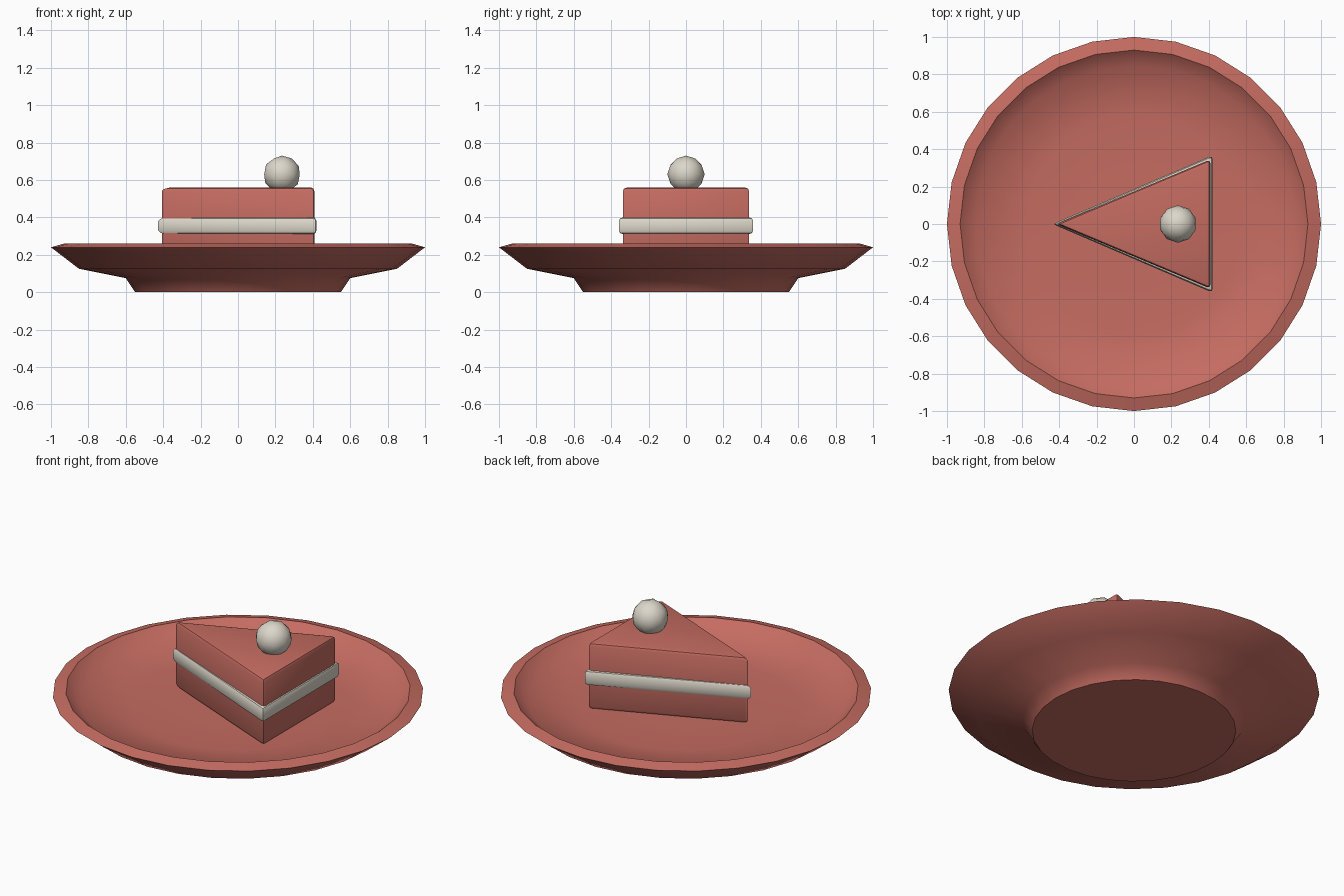
import bpy
import bmesh
import math

cube = bpy.data.objects.get("Cube")
if cube:
    bpy.data.objects.remove(cube, do_unlink=True)


def make_material(name, rgb):
    mat = bpy.data.materials.new(name)
    mat.use_nodes = True
    mat.diffuse_color = (*rgb, 1)
    mat.node_tree.nodes["Principled BSDF"].inputs["Base Color"].default_value = (*rgb, 1)
    return mat


def finish(bm, name, mat, angle, bevel=0):
    bmesh.ops.recalc_face_normals(bm, faces=bm.faces)
    mesh = bpy.data.meshes.new(name)
    bm.to_mesh(mesh)
    bm.free()
    mesh.materials.append(mat)
    obj = bpy.data.objects.new(name, mesh)
    bpy.context.collection.objects.link(obj)
    bpy.ops.object.select_all(action="DESELECT")
    obj.select_set(True)
    bpy.context.view_layer.objects.active = obj
    if bevel:
        mod = obj.modifiers.new("Bevel", "BEVEL")
        mod.width = bevel
        mod.segments = 2
        mod.limit_method = "NONE"
        bpy.ops.object.modifier_apply(modifier=mod.name)
    bpy.ops.object.shade_smooth_by_angle(angle=math.radians(angle))
    return obj


def lathe(profile, sides):
    """Closed turned body: rings bridged, both ends capped."""
    bm = bmesh.new()
    rings = []
    for r, z in profile:
        rings.append([bm.verts.new((r * math.cos(a), r * math.sin(a), z))
                      for a in (2 * math.pi * i / sides for i in range(sides))])
    for low, high in zip(rings, rings[1:]):
        for i in range(sides):
            j = (i + 1) % sides
            bm.faces.new((low[i], low[j], high[j], high[i]))
    bm.faces.new(rings[0])
    bm.faces.new(rings[-1])
    return bm


def wedge(tip, back, half, bottom, top):
    """Triangular prism pointing towards -x."""
    bm = bmesh.new()
    base = bm.faces.new([bm.verts.new((x, y, bottom))
                         for x, y in ((tip, 0), (back, -half), (back, half))])
    grown = bmesh.ops.extrude_face_region(bm, geom=[base])["geom"]
    verts = [g for g in grown if isinstance(g, bmesh.types.BMVert)]
    bmesh.ops.translate(bm, verts=verts, vec=(0, 0, top - bottom))
    return bm


red = make_material("warm red", (0.56, 0.15, 0.12))
cream = make_material("cream", (0.72, 0.68, 0.59))

# Plate: foot, flared underside, rim, then the shallow dish
plate_profile = [(0.55, 0), (0.6, 0.075), (0.85, 0.125), (1, 0.24),
                 (0.93, 0.26), (0.85, 0.19), (0.58, 0.168), (0.3, 0.165)]
finish(lathe(plate_profile, 28), "plate", red, 50)

# Cake slice with its cream layer
finish(wedge(-0.415, 0.408, 0.345, 0.165, 0.56), "cake_slice", red, 30, 0.02)
finish(wedge(-0.435, 0.42, 0.367, 0.31, 0.4), "cream_layer", cream, 30, 0.02)

# Cream ball on top
ball = bmesh.new()
bmesh.ops.create_icosphere(ball, subdivisions=2, radius=0.1)
bmesh.ops.translate(ball, verts=ball.verts, vec=(0.235, 0, 0.63))
finish(ball, "cream_ball", cream, 50)
